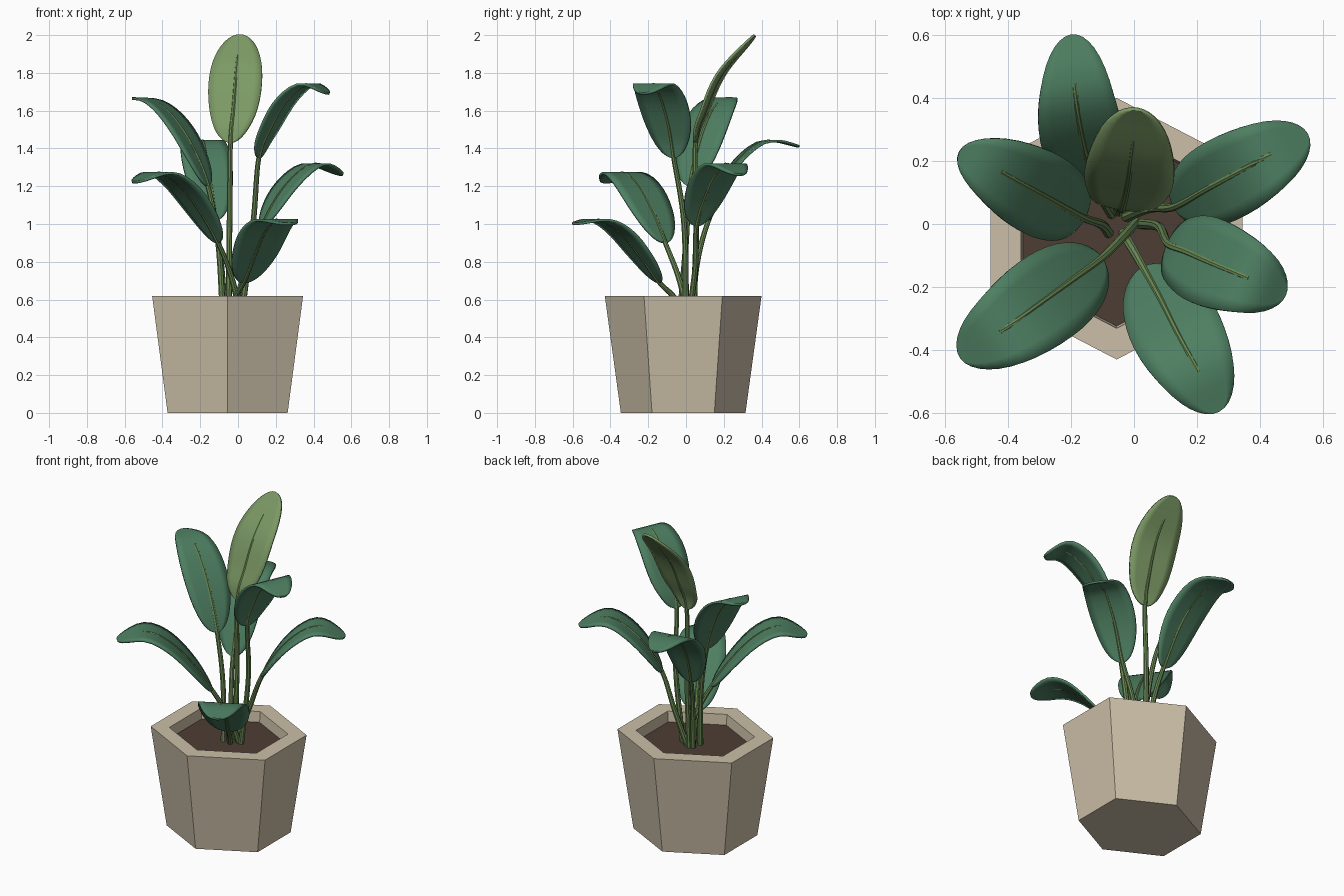
import bpy, bmesh, math
from mathutils import Vector

cube = bpy.data.objects.get("Cube")
if cube:
    bpy.data.objects.remove(cube, do_unlink=True)


def material(name, color):
    m = bpy.data.materials.new(name)
    m.use_nodes = True
    m.diffuse_color = (*color, 1)
    bsdf = m.node_tree.nodes["Principled BSDF"]
    bsdf.inputs["Base Color"].default_value = (*color, 1)
    bsdf.inputs["Roughness"].default_value = 0.8
    return m


CLAY = material("beige clay", (0.60, 0.52, 0.39))
SOIL = material("dark soil", (0.075, 0.048, 0.034))
LEAF = material("deep green leaf", (0.075, 0.21, 0.12))
YOUNG = material("light green leaf", (0.20, 0.32, 0.13))
STEM = material("stem green", (0.14, 0.245, 0.085))


def make_object(name, bm, mat, smooth=False):
    bmesh.ops.recalc_face_normals(bm, faces=bm.faces)
    mesh = bpy.data.meshes.new(name)
    bm.to_mesh(mesh)
    bm.free()
    mesh.materials.append(mat)
    obj = bpy.data.objects.new(name, mesh)
    bpy.context.collection.objects.link(obj)
    if smooth:
        bpy.ops.object.select_all(action='DESELECT')
        obj.select_set(True)
        bpy.context.view_layer.objects.active = obj
        bpy.ops.object.shade_smooth_by_angle(angle=math.radians(40))
    return obj


def skin(rings, cap=True):
    """Join equal closed rings of points into a tube."""
    bm = bmesh.new()
    loops = [[bm.verts.new(p) for p in ring] for ring in rings]
    n = len(loops[0])
    for a, b in zip(loops, loops[1:]):
        for i in range(n):
            j = (i + 1) % n
            bm.faces.new((a[i], a[j], b[j], b[i]))
    if cap:
        bm.faces.new(loops[0])
        bm.faces.new(loops[-1])
    return bm


# Six-sided tapered pot, slightly wider than deep, and its soil
def hexagon(radius, z):
    corners = [math.radians(30 + 60 * i) for i in range(6)]
    return [(-0.055 + 1.112 * radius * math.cos(a),
             -0.015 + radius * math.sin(a), z) for a in corners]


make_object("pot", skin([hexagon(0.33, 0), hexagon(0.415, 0.62),
                         hexagon(0.316, 0.62), hexagon(0.305, 0.52)]), CLAY)
make_object("soil", skin([hexagon(0.304, 0.525), hexagon(0.309, 0.555)]), SOIL)


# Smooth path helpers
def smooth_path(points, steps=8):
    p = [Vector(q) for q in points]
    p = [2 * p[0] - p[1]] + p + [2 * p[-1] - p[-2]]
    out = []
    for a, b, c, d in zip(p, p[1:], p[2:], p[3:]):
        for k in range(steps):
            t = k / steps
            out.append(0.5 * (2 * b + (c - a) * t + (2 * a - 5 * b + 4 * c - d) * t ** 2
                              + (3 * b - a - 3 * c + d) * t ** 3))
    return out + [p[-2]]


def along(path, t):
    """Point at the fraction t of the path length."""
    lengths = [(b - a).length for a, b in zip(path, path[1:])]
    left = t * sum(lengths)
    for a, b, length in zip(path, path[1:], lengths):
        if left <= length:
            return a.lerp(b, left / length)
        left -= length
    return path[-1].copy()


def tube(path, r0, r1, sides=8):
    rings = []
    for i, p in enumerate(path):
        d = (path[min(i + 1, len(path) - 1)] - path[max(i - 1, 0)]).normalized()
        u = d.cross(Vector((0.6, 0.8, 0.05))).normalized()
        v = d.cross(u)
        r = r0 + (r1 - r0) * i / (len(path) - 1)
        rings.append([p + r * (math.cos(a) * u + math.sin(a) * v)
                      for a in (math.tau * k / sides for k in range(sides))])
    return skin(rings)


def plant_leaf(name, stem, blade, width, mat=LEAF):
    # Oval blade bent along its centre line
    split = len(stem) * 8
    path = smooth_path(stem + blade)
    centre = path[split:]
    run = centre[-1] - centre[0]
    side = Vector((-run.y, run.x, 0)).normalized()
    rows, cols = 22, 6
    bm = bmesh.new()
    grid = []
    for i in range(rows + 1):
        t = (1 - math.cos(math.pi * i / rows)) / 2
        p = along(centre, t)
        half = width / 2 * 2 * math.sqrt(max(t * (1 - t), 0))
        if i in (0, rows):
            grid.append([bm.verts.new(p)] * (cols + 1))
        else:
            grid.append([bm.verts.new(p + side * half * (2 * j / cols - 1))
                         for j in range(cols + 1)])
    for a, b in zip(grid, grid[1:]):
        for j in range(cols):
            corners = list(dict.fromkeys((a[j], a[j + 1], b[j + 1], b[j])))
            bm.faces.new(corners)
    obj = make_object(name + "_leaf", bm, mat, smooth=True)
    solid = obj.modifiers.new("thickness", 'SOLIDIFY')
    solid.thickness = 0.013
    solid.offset = 0
    # Stem running on as the midrib
    rib = [along(centre, 0.78 * k / 16) for k in range(17)]
    make_object(name + "_stem", tube(path[:split] + rib, 0.017, 0.009), STEM, smooth=True)


plant_leaf("back", [(-0.07, 0.03, 0.53), (-0.09, 0.06, 0.8)],
           [(-0.12, 0.12, 1.02), (-0.155, 0.23, 1.27), (-0.18, 0.36, 1.41),
            (-0.19, 0.47, 1.44), (-0.20, 0.60, 1.41)], 0.265)
plant_leaf("upright_young", [(-0.05, 0.04, 0.53), (-0.045, 0.055, 1.0)],
           [(-0.04, 0.05, 1.43), (-0.025, 0.10, 1.6), (-0.01, 0.19, 1.80),
            (0.01, 0.365, 2.0)], 0.285, YOUNG)
plant_leaf("upper_right", [(-0.08, -0.03, 0.53), (-0.105, 0.0, 0.9)],
           [(-0.16, 0.02, 1.2), (-0.25, 0.07, 1.42), (-0.35, 0.125, 1.57),
            (-0.45, 0.18, 1.65), (-0.555, 0.23, 1.665)], 0.27)
plant_leaf("back_left", [(-0.03, 0.02, 0.53), (0.05, 0.05, 0.78)],
           [(0.13, 0.055, 0.99), (0.23, 0.11, 1.17), (0.34, 0.17, 1.285),
            (0.43, 0.22, 1.315), (0.55, 0.285, 1.26)], 0.265)
plant_leaf("upper_left", [(0.02, 0.0, 0.53), (0.08, -0.01, 1.0)],
           [(0.11, -0.065, 1.35), (0.17, -0.09, 1.51), (0.26, -0.13, 1.66),
            (0.37, -0.175, 1.74), (0.48, -0.225, 1.69)], 0.28)
plant_leaf("front_right", [(0.01, 0.01, 0.53), (-0.035, -0.04, 0.72)],
           [(-0.105, -0.11, 0.9), (-0.20, -0.18, 1.07), (-0.31, -0.26, 1.21),
            (-0.42, -0.34, 1.27), (-0.55, -0.425, 1.22)], 0.29)
plant_leaf("front_left", [(-0.04, -0.02, 0.53), (-0.01, -0.07, 0.62)],
           [(0.03, -0.14, 0.69), (0.085, -0.24, 0.83), (0.14, -0.35, 0.96),
            (0.20, -0.46, 1.02), (0.27, -0.595, 1.0)], 0.29)
